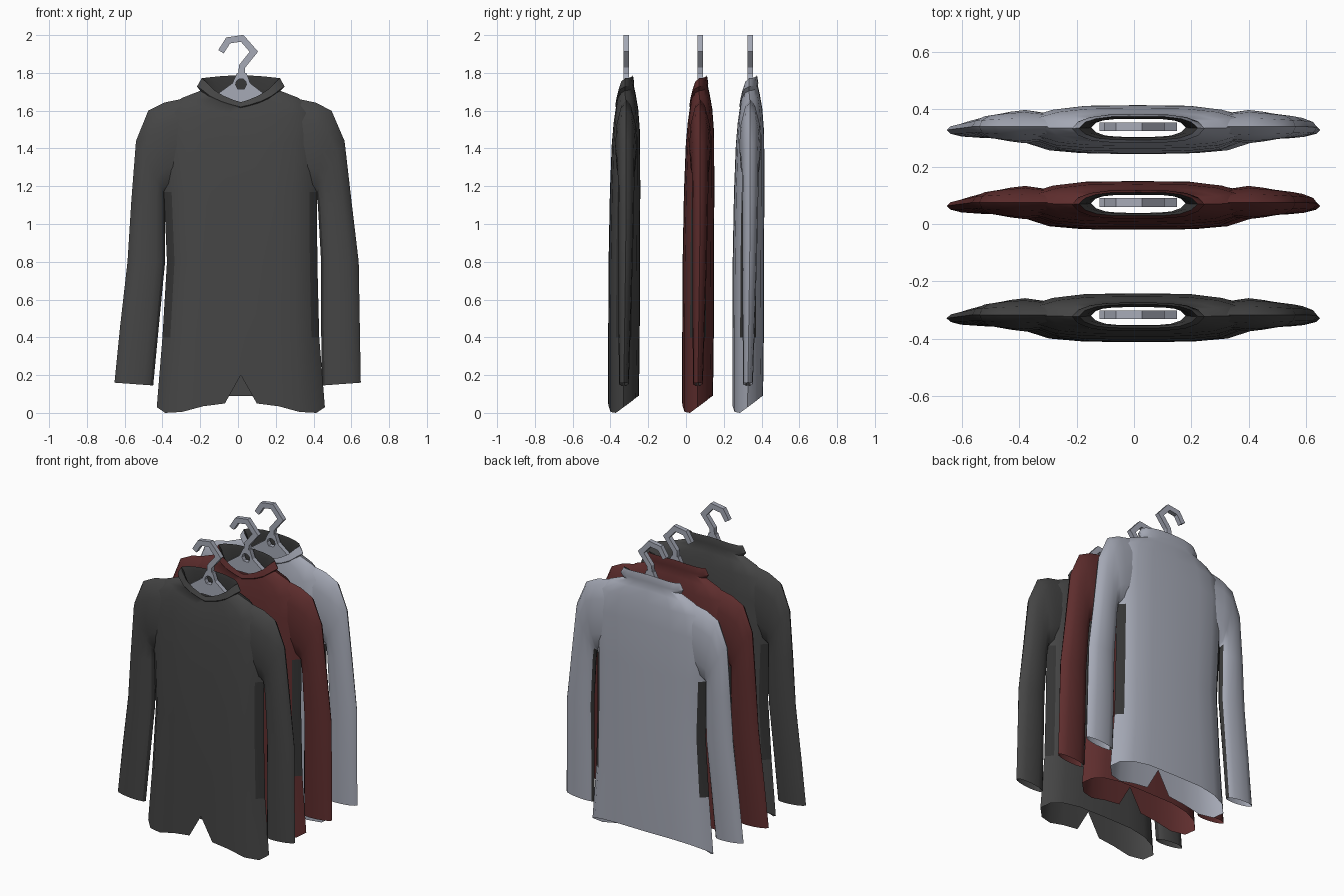
import bpy, bmesh, math
from mathutils import Vector

if "Cube" in bpy.data.objects:
    bpy.data.objects.remove(bpy.data.objects["Cube"])


def material(name, rgb):
    m = bpy.data.materials.new(name)
    m.diffuse_color = (*rgb, 1)
    m.use_nodes = True
    m.node_tree.nodes["Principled BSDF"].inputs["Base Color"].default_value = m.diffuse_color
    return m


CHARCOAL = material("charcoal cloth", (0.06, 0.06, 0.06))
RED = material("dark red cloth", (0.115, 0.027, 0.027))
GREY = material("pale grey", (0.38, 0.40, 0.47))
LINING = material("dark lining", (0.035, 0.035, 0.035))

# Half cross-section of the body, front centre to back centre (-y is front)
HALF = [(0, -1), (.19, -1), (.45, -.97), (.7, -.85), (.9, -.5), (1, 0),
        (.9, .5), (.72, .8), (.45, .97), (0, 1)]
LOOP = HALF + [(-u, v) for u, v in HALF[-2:0:-1]]
HEM_HALF = [.2, .05, .035, .005, 0, .03, .06, .08, .09, .09]
HEM = HEM_HALF + HEM_HALF[-2:0:-1]

# Body rows: centre x, half width, front y, back y, front z, side z, back z
ROWS = [(.015, .445, -.095, .068, 0, 0, 0),
        (.015, .415, -.095, .072, .4, .4, .4),
        (.022, .398, -.093, .073, .8, .8, .8),
        (.013, .405, -.086, .075, 1.17, 1.17, 1.17),
        (.012, .41, -.076, .074, 1.42, 1.45, 1.48),
        (.012, .385, -.066, .064, 1.53, 1.6, 1.61),
        (.012, .31, -.058, .05, 1.58, 1.667, 1.69),
        (.012, .212, -.052, .04, 1.615, 1.705, 1.735),
        (.015, .232, -.056, .043, 1.62, 1.728, 1.745),   # collar fold
        (.015, .207, -.046, .036, 1.645, 1.772, 1.788),  # rim
        (.015, .185, -.038, .027, 1.63, 1.745, 1.77),    # inner collar
        (.015, .165, -.036, .03, 1.58, 1.66, 1.66)]


def body_ring(row, hem):
    cx, hx, yf, yb, zf, zs, zb = row
    mid, half = (yf + yb) / 2, (yb - yf) / 2
    pts = []
    for k, (u, v) in enumerate(LOOP):
        w = v * v * (1 - .5 * abs(u))
        z = HEM[k] if hem else zs + ((zf if v < 0 else zb) - zs) * w
        pts.append((cx + hx * u, mid + half * v, z))
    return pts


def loft(name, rings, mats, rule):
    """Skin rings of points; rule(row, column) gives the material slot."""
    bm = bmesh.new()
    vs = [[bm.verts.new(p) for p in r] for r in rings]
    n = len(rings[0])
    for i in range(len(rings) - 1):
        for k in range(n):
            j = (k + 1) % n
            f = bm.faces.new((vs[i][k], vs[i][j], vs[i + 1][j], vs[i + 1][k]))
            f.material_index = rule(i, k)
    bmesh.ops.recalc_face_normals(bm, faces=bm.faces)
    return finish(name, bm, mats, True)


def finish(name, bm, mats, smooth):
    me = bpy.data.meshes.new(name)
    bm.to_mesh(me)
    bm.free()
    for m in mats:
        me.materials.append(m)
    ob = bpy.data.objects.new(name, me)
    bpy.context.collection.objects.link(ob)
    if smooth:
        bpy.ops.object.select_all(action='DESELECT')
        ob.select_set(True)
        bpy.context.view_layer.objects.active = ob
        bpy.ops.object.shade_smooth_by_angle(angle=math.radians(42))
    return ob


# Sleeve rings: outer (x, z), inner (x, z), sideways shift, centre y, half depth
SLEEVE = [((.27, 1.67), (.33, 1.2), .01, 0, .045),
          ((.40, 1.643), (.38, 1.18), .01, 0, .058),
          ((.485, 1.6), (.395, 1.17), .01, 0, .052),
          ((.552, 1.44), (.403, 1.165), .012, 0, .045),
          ((.583, 1.12), (.405, 1.1), .018, 0, .042),
          ((.612, .8), (.413, .8), .027, -.003, .038),
          ((.635, .45), (.43, .45), .01, -.008, .032),
          ((.652, .16), (.447, .145), -.002, -.012, .026)]


def sleeve_rings(side):
    rings = []
    for o, i, shift, cy, d in SLEEVE:
        ring = []
        for k in range(12):
            a = math.tau * k / 12
            c, s = (1 + math.cos(a)) / 2, math.sin(a)
            x = i[0] + (o[0] - i[0]) * c
            z = i[1] + (o[1] - i[1]) * c
            ring.append((side * x + shift, cy + d * s, z))
        rings.append(ring)
    return rings


def hanger(name):
    bm = bmesh.new()
    # Hook: a flat strip following a bent path
    path = [Vector(p) for p in [(-.09, 1.912), (-.052, 1.972), (.022, 1.983),
                                (.084, 1.912), (.022, 1.835), (.018, 1.79)]]
    strip = []
    for n, p in enumerate(path):
        a = (p - path[n - 1]).normalized() if n else None
        b = (path[n + 1] - p).normalized() if n < len(path) - 1 else a
        t = ((a or b) + b).normalized()
        w = .017 / max(.7, t.dot(b))
        q = Vector((-t.y, t.x)) * w
        strip.append([bm.verts.new((p.x + s * q.x, 0, p.y + s * q.y)) for s in (1, -1)])
    for a, b in zip(strip, strip[1:]):
        bm.faces.new((a[0], a[1], b[1], b[0]))
    # Flared plate with a round hole
    outer = [(.045, 1.80), (.065, 1.745), (.15, 1.68), (.14, 1.64),
             (-.11, 1.64), (-.12, 1.68), (-.03, 1.745), (-.005, 1.80)]
    inner = [(.027, 1.768), (.04, 1.757), (.045, 1.738), (.034, 1.716),
             (-.002, 1.716), (-.013, 1.738), (-.008, 1.757), (.007, 1.768)]
    vo, vi = [[bm.verts.new((x, 0, z)) for x, z in l] for l in (outer, inner)]
    for k in range(8):
        j = (k + 1) % 8
        bm.faces.new((vo[k], vo[j], vi[j], vi[k]))
    bmesh.ops.recalc_face_normals(bm, faces=bm.faces)
    ob = finish(name, bm, [GREY], False)
    mod = ob.modifiers.new("thickness", 'SOLIDIFY')
    mod.thickness, mod.offset = .03, 0
    return ob


def jacket(label, cloth, y):
    mats = [cloth, LINING]
    # Lining inside the collar, dark panels under the arms
    def body_rule(i, k):
        return int(i >= 9 or (i in (1, 2) and k in (4, 5, 12, 13)))

    def sleeve_rule(i, k):
        return int(i >= 3 and k in (5, 6))

    rings = [body_ring(r, n == 0) for n, r in enumerate(ROWS)]
    parts = [loft(label + "_jacket_body", rings, mats, body_rule)]
    for side, word in ((-1, "left"), (1, "right")):
        parts.append(loft(f"{label}_{word}_sleeve", sleeve_rings(side), mats, sleeve_rule))
    parts.append(hanger(label + "_hanger"))
    for p in parts:
        p.location.y = y


jacket("charcoal", CHARCOAL, -.317)
jacket("red", RED, .075)
jacket("grey", GREY, .34)
